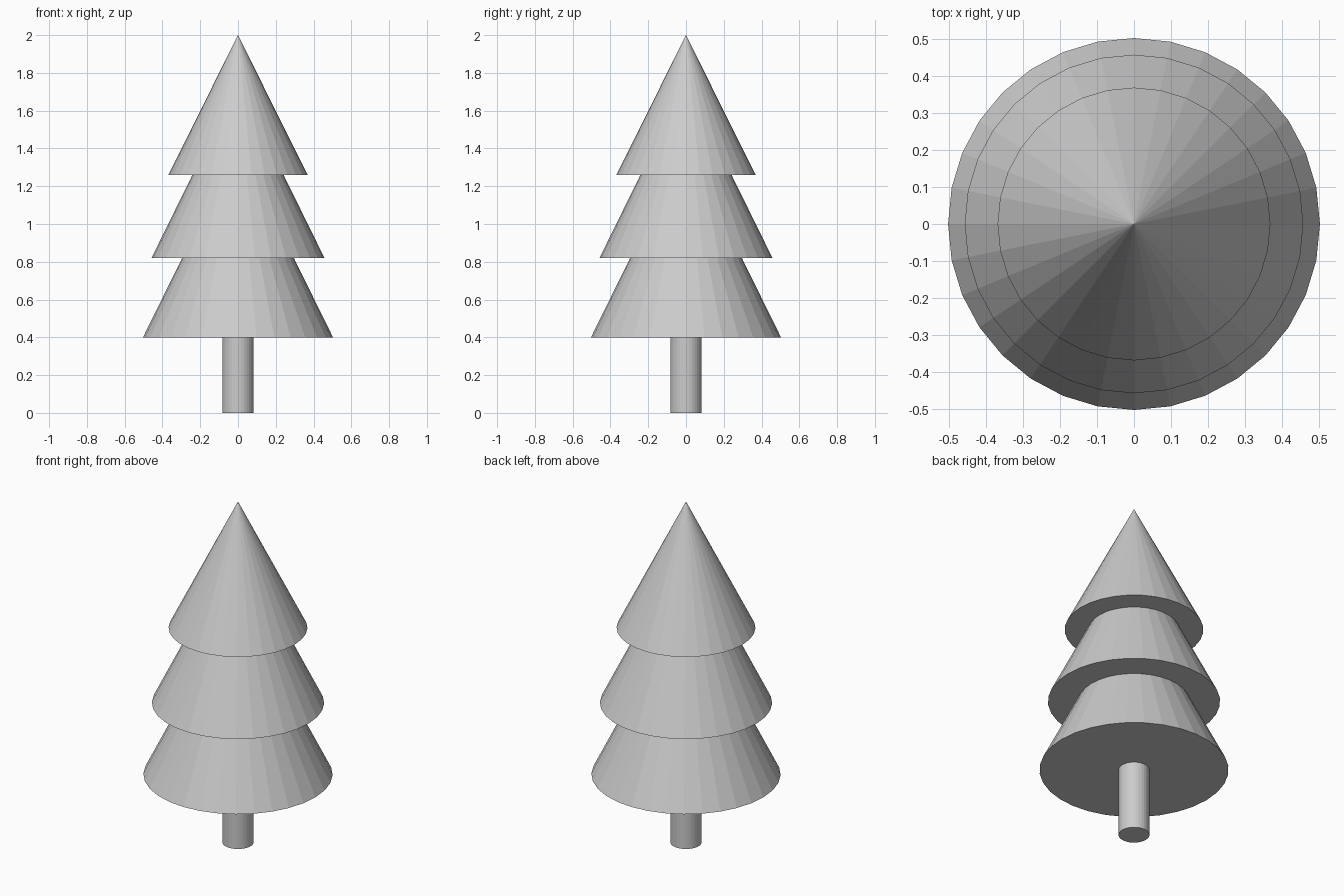
import bpy

# Remove the default cube
cube = bpy.data.objects.get("Cube")
if cube:
    bpy.data.objects.remove(cube, do_unlink=True)

SIDES = 32

# Single plain grey material
grey = bpy.data.materials.new("plain grey")
grey.use_nodes = True
color = (0.6, 0.6, 0.6, 1.0)
grey.diffuse_color = color
grey.node_tree.nodes["Principled BSDF"].inputs["Base Color"].default_value = color


def finish(name):
    obj = bpy.context.object
    obj.name = name
    obj.data.name = name
    obj.data.materials.append(grey)


# Trunk
TRUNK_TOP = 0.42
bpy.ops.mesh.primitive_cylinder_add(
    vertices=SIDES, radius=0.082, depth=TRUNK_TOP, location=(0, 0, TRUNK_TOP / 2))
finish("trunk")

# Foliage tiers: name, base radius, base height, tip height
tiers = [
    ("lower_foliage", 0.503, 0.40, 1.42),
    ("middle_foliage", 0.458, 0.82, 1.75),
    ("upper_foliage", 0.369, 1.26, 2.00),
]
for name, radius, base, tip in tiers:
    bpy.ops.mesh.primitive_cone_add(
        vertices=SIDES, radius1=radius, radius2=0, depth=tip - base,
        location=(0, 0, (base + tip) / 2))
    finish(name)
